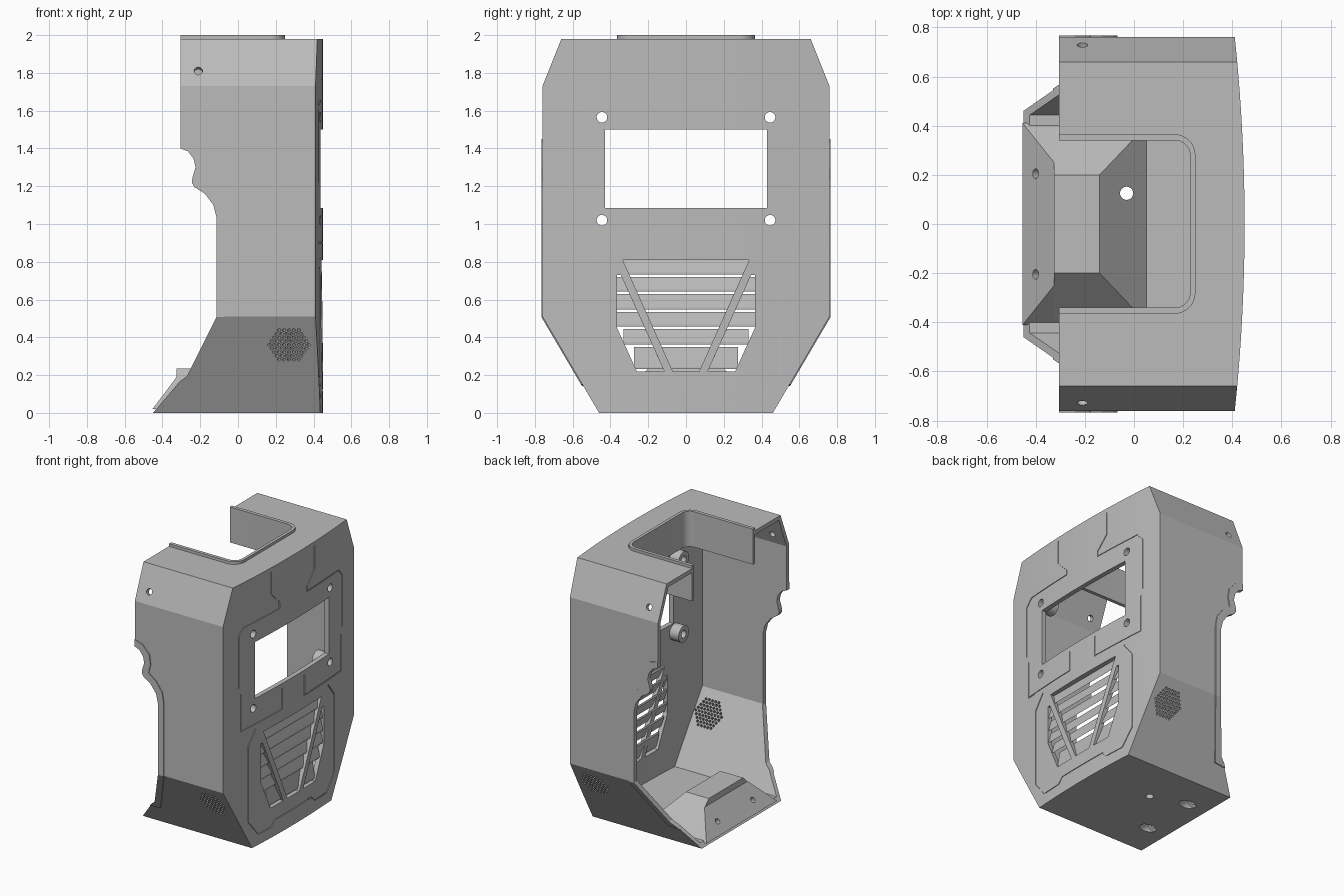
import bpy, bmesh, math
from mathutils import Vector

cube = bpy.data.objects.get("Cube")
if cube:
    bpy.data.objects.remove(cube, do_unlink=True)

grey = bpy.data.materials.new("matte_grey")
grey.use_nodes = True
grey.diffuse_color = (0.5, 0.5, 0.5, 1)
grey.node_tree.nodes["Principled BSDF"].inputs["Base Color"].default_value = (0.5, 0.5, 0.5, 1)


def finish(name, bm):
    bmesh.ops.recalc_face_normals(bm, faces=bm.faces)
    mesh = bpy.data.meshes.new(name)
    bm.to_mesh(mesh)
    bm.free()
    mesh.materials.append(grey)
    ob = bpy.data.objects.new(name, mesh)
    bpy.context.scene.collection.objects.link(ob)
    return ob


def prism(name, pts, axis, lo, hi):
    """Extrude a flat outline along one axis."""
    place = {"x": lambda a, b, t: (t, a, b),
             "y": lambda a, b, t: (a, t, b),
             "z": lambda a, b, t: (a, b, t)}[axis]
    bm = bmesh.new()
    rings = [[bm.verts.new(place(a, b, t)) for a, b in pts] for t in (lo, hi)]
    n = len(pts)
    for ring in rings:
        bm.faces.new(ring)
    for i in range(n):
        j = (i + 1) % n
        bm.faces.new((rings[0][i], rings[0][j], rings[1][j], rings[1][i]))
    return finish(name, bm)


def rods(name, places, r, length, sides=20):
    """Cylinders at (centre, direction) pairs."""
    bm = bmesh.new()
    for centre, way in places:
        turn = Vector(way).to_track_quat("Z", "Y").to_matrix().to_4x4()
        turn.translation = Vector(centre)
        bmesh.ops.create_cone(bm, cap_ends=True, segments=sides, radius1=r,
                              radius2=r, depth=length, matrix=turn)
    return finish(name, bm)


def hull(name, half):
    bm = bmesh.new()
    for x, y, z in half:
        for s in (1, -1):
            bm.verts.new((x, s * y, z))
    bmesh.ops.convex_hull(bm, input=bm.verts)
    return finish(name, bm)


def boolean(targets, tool, mode="DIFFERENCE"):
    tool.hide_render = True
    for ob in targets:
        mod = ob.modifiers.new("cut", "BOOLEAN")
        mod.operation, mod.solver, mod.object = mode, "EXACT", tool
        bpy.context.view_layer.objects.active = ob
        bpy.ops.object.modifier_apply(modifier=mod.name)
    bpy.data.objects.remove(tool, do_unlink=True)


def face_x(y):
    return 0.45 - 0.04 * (y / 0.76) ** 2


def mirrored(half):
    return half + [(-a, b) for a, b in reversed(half)]


def solid(name, o, back, inset):
    """Eight-sided block with a bowed face, its outline grown by o."""
    half = [(0.46 + 0.57 * o, -o), (0.76 + o, 0.51 - 0.27 * o),
            (0.76 + o, 1.73 + 0.19 * o), (0.66 + 0.68 * o, 1.98 + o)]
    ob = prism(name, mirrored(half), "x", back, 0.7)
    ys = [-0.8 + 1.6 * i / 24 for i in range(25)]
    bow = [(face_x(y) - inset, y) for y in ys] + [(-2, 0.8), (-2, -0.8)]
    boolean([ob], prism("bow", bow, "z", -1, 3), "INTERSECT")
    return ob


WALL = 0.03

# Main shell, hollow and open at the back
shell = solid("shell", 0, -0.6, 0)
boolean([shell], solid("cavity", -WALL, -1, 0.035))

# Shaped rear edge of the side walls
edge = [(-0.31, 0.165), (-0.27, 0.195), (-0.113, 0.51), (-0.113, 1.03), (-0.13, 1.1),
        (-0.175, 1.16), (-0.23, 1.195), (-0.245, 1.22), (-0.24, 1.25), (-0.225, 1.3),
        (-0.235, 1.345), (-0.265, 1.385), (-0.305, 1.4)]
boolean([shell], prism("rear_cut", [(-0.535, -0.1)] + edge + [(-0.305, 2.2), (-0.8, 2.2), (-0.8, -0.1)],
                       "y", -1, 1))

# Raised lip that follows the rear edge
lip_inner = [(-0.305, 1.45), (-0.24, 1.43), (-0.185, 1.37), (-0.175, 1.3), (-0.19, 1.235),
             (-0.13, 1.19), (-0.08, 1.12), (-0.067, 1.04), (-0.067, 0.51), (-0.24, 0.15), (-0.33, 0.142)]
lip = solid("edge_lip", 0.006, -0.6, 0)
boolean([lip], solid("lip_hollow", -WALL, -1, 0.035))
boolean([lip], prism("lip_band", edge + lip_inner, "y", -1, 1), "INTERSECT")


# Top notch with its collar
def notch(back, h, x, r):
    arc = [(x - r + r * math.cos(a), h - r + r * math.sin(a))
           for a in [math.pi / 2 * (1 - i / 8) for i in range(9)]]
    return [(back, h)] + arc + [(a, -b) for a, b in reversed(arc)] + [(back, -h)]


boolean([shell], prism("notch_cut", notch(-0.6, 0.35, 0.24, 0.07), "z", 1.7, 2.2))
collar = prism("top_collar", notch(-0.305, 0.365, 0.25, 0.085)
               + notch(-0.305, 0.34, 0.228, 0.06)[::-1], "z", 1.74, 2.0)

# Window and slotted vent
boolean([shell], prism("window_cut", mirrored([(0.43, 1.085), (0.43, 1.5)]), "x", 0.3, 0.6))
boolean([shell], prism("vent_cut", mirrored([(0.07, 0.22), (0.335, 0.81)]), "x", 0.3, 0.6))
for s in (1, -1):
    slot = [(0.365, 0.73), (0.365, 0.45), (0.26, 0.22), (0.115, 0.22), (0.345, 0.73)]
    boolean([shell], prism("slot_cut", [(s * a, b) for a, b in slot], "x", 0.3, 0.6))

# Sloping vent slats
levels = [0.22, 0.35, 0.445, 0.535, 0.63, 0.72, 0.81]
for z0, z1 in zip(levels, levels[1:]):
    half = min(0.37, 0.275 + 0.43 * (z0 - 0.22))
    prism("vent_slat", [(0.432, z0 + 0.012), (0.432, z0 + 0.024), (0.414, z1), (0.408, z1 - 0.01)],
          "y", -half, half)

# Screw bosses behind the face
corners = [(s * 0.445, z) for s in (1, -1) for z in (1.02, 1.565)]
bosses = rods("screw_bosses", [((0.375, y, z), (1, 0, 0)) for y, z in corners], 0.06, 0.09, 24)
boolean([shell, bosses], rods("screw_cut", [((0.4, y, z), (1, 0, 0)) for y, z in corners], 0.028, 0.4))

# Round speaker grids on the lower slopes
for s in (1, -1):
    out, up = Vector((0, 0.862 * s, -0.507)), Vector((0, 0.507 * s, 0.862))
    centre = Vector((0.27, s * 0.672, 0.36))
    spots = []
    for row in range(-4, 5):
        count = 9 - abs(row)
        for k in range(count):
            along = (k - (count - 1) / 2) * 0.026
            spots.append((centre + Vector((along, 0, 0)) + up * row * 0.0225, out))
    boolean([shell], rods("speaker_cut", spots, 0.009, 0.12, 8))

# Screw holes in the upper chamfers
boolean([shell], rods("chamfer_cut", [((-0.21, s * 0.728, 1.81), (0, s * 0.93, 0.37))
                                      for s in (1, -1)], 0.022, 0.16))

# Mounting block on the floor: sloped hump and rear wedge
hump = hull("mount_hump", [(-0.325, 0.41, 0.02), (-0.325, 0.2, 0.235),
                           (-0.14, 0.2, 0.235), (0.06, 0.41, 0.02)])
wedge = hull("mount_wedge", [(-0.453, 0.41, 0.02), (-0.325, 0.25, 0.19), (-0.325, 0.41, 0.02)])
floor_parts = [shell, hump, wedge]
way = Vector((0.77, 0, -0.64))
for name, t, r, length in (("bolt_cut", 0, 0.02, 0.4), ("access_cut", 0.2, 0.042, 0.24)):
    boolean(floor_parts, rods(name, [(Vector((-0.4, s * 0.205, 0.09)) + way * t, way)
                                     for s in (1, -1)], r, length))
boolean(floor_parts, rods("cable_cut", [((-0.03, 0.125, 0.1), (0, 0, 1))], 0.027, 0.5))


# Fine panel grooves on the face
def groove(bm, path, w=0.004, depth=0.005):
    pts = []
    for a, b in zip(path, path[1:]):
        a, b = Vector(a), Vector(b)
        n = max(1, math.ceil(abs(b.x - a.x) / 0.07))
        pts += [a.lerp(b, i / n) for i in range(n)]
    pts.append(Vector(path[-1]))
    rings = []
    for i, p in enumerate(pts):
        d0 = (p - pts[i - 1]).normalized() if i else (pts[1] - p).normalized()
        d1 = (pts[i + 1] - p).normalized() if i < len(pts) - 1 else d0
        side = Vector((-d0.y - d1.y, d0.x + d1.x)) * w / (1 + d0.dot(d1))
        x = face_x(p.x)
        rings.append([bm.verts.new((x + dx, *(p + side * k)))
                      for dx, k in ((-depth, -1), (-depth, 1), (0.02, 1), (0.02, -1))])
    for a, b in zip(rings, rings[1:]):
        for i in range(4):
            j = (i + 1) % 4
            bm.faces.new((a[i], a[j], b[j], b[i]))
    bm.faces.new(rings[0])
    bm.faces.new(rings[-1])


bm = bmesh.new()
upper = [(0.25, 1.95), (0.25, 1.78), (0.16, 1.69), (0.16, 1.65), (0.55, 1.65), (0.6, 1.6), (0.6, 1.22)]
middle = [(0.58, 1.17), (0.58, 0.9), (0.13, 0.9), (0.13, 1.05)]
for s in (1, -1):
    for path in (upper, middle):
        groove(bm, [(s * a, b) for a, b in path])
groove(bm, mirrored([(0.42, 0.86), (0.5, 0.76), (0.5, 0.2), (0.4, 0.08), (0.25, 0.08), (0.21, 0.12)]))
boolean([shell], finish("groove_cut", bm))

# Smooth only the gentle curves
for ob in (shell, collar, lip, bosses):
    bpy.ops.object.select_all(action="DESELECT")
    ob.select_set(True)
    bpy.context.view_layer.objects.active = ob
    bpy.ops.object.shade_smooth_by_angle(angle=math.radians(16))
